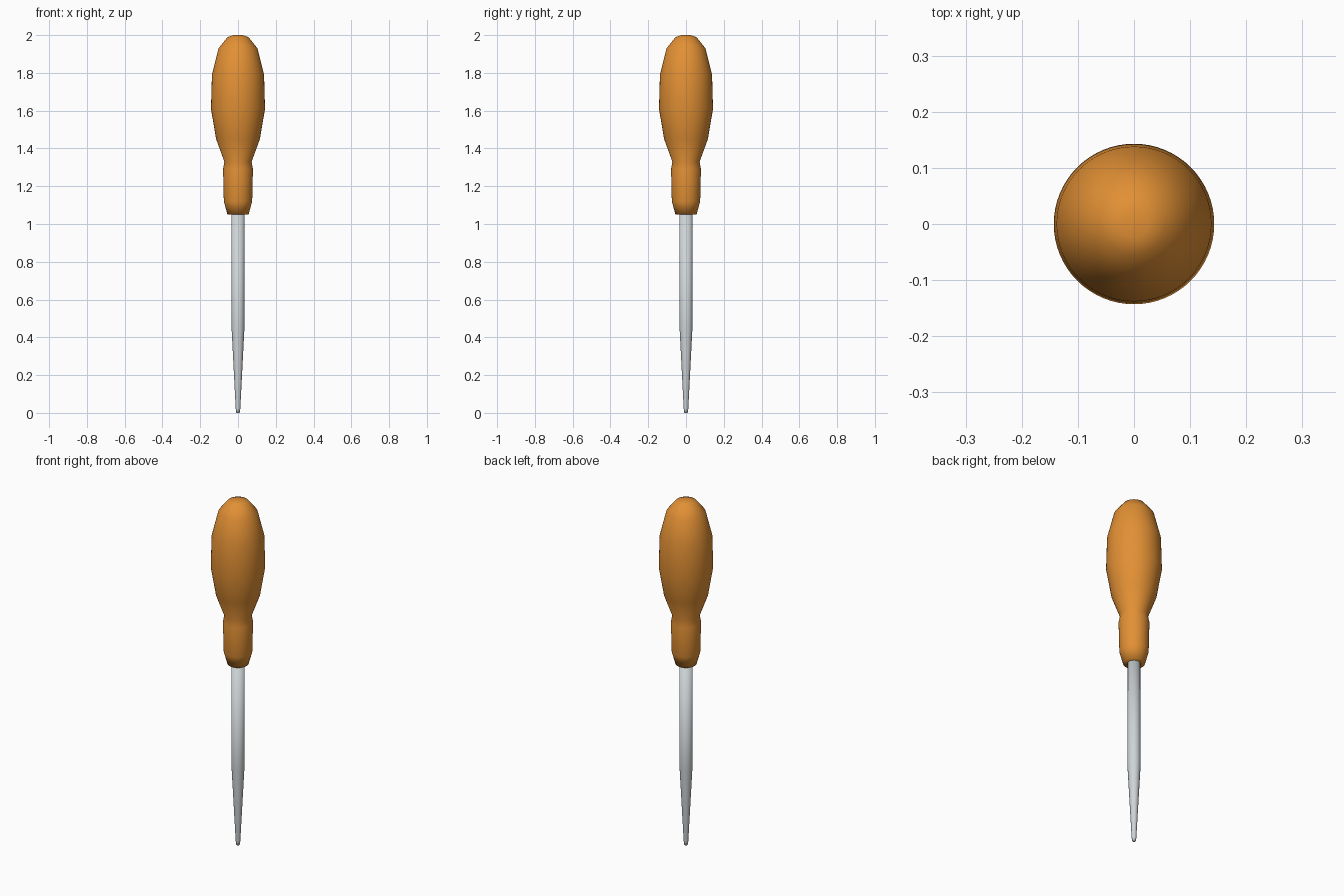
import bpy
import math

cube = bpy.data.objects.get("Cube")
if cube:
    bpy.data.objects.remove(cube, do_unlink=True)


def material(name, color, metallic=0.0):
    mat = bpy.data.materials.new(name)
    mat.use_nodes = True
    mat.diffuse_color = (*color, 1)
    bsdf = mat.node_tree.nodes["Principled BSDF"]
    bsdf.inputs["Base Color"].default_value = (*color, 1)
    bsdf.inputs["Metallic"].default_value = metallic
    return mat


def lathe(name, profile, mat, sides):
    """Turn a (radius, height) profile around z; zero radii become poles."""
    verts, rings, faces = [], [], []
    for r, z in profile:
        count = sides if r > 0 else 1
        start = len(verts)
        for i in range(count):
            a = math.tau * i / sides
            verts.append((r * math.cos(a), r * math.sin(a), z))
        rings.append([start + i % count for i in range(sides)])
    for low, high in zip(rings, rings[1:]):
        for i in range(sides):
            j = (i + 1) % sides
            loop = [low[i], low[j], high[j], high[i]]
            faces.append(list(dict.fromkeys(loop)))
    mesh = bpy.data.meshes.new(name)
    mesh.from_pydata(verts, [], faces)
    mesh.materials.append(mat)
    mesh.shade_smooth()
    obj = bpy.data.objects.new(name, mesh)
    bpy.context.collection.objects.link(obj)
    return obj


orange = material("warm orange", (0.76, 0.28, 0.035))
steel = material("light steel grey", (0.62, 0.66, 0.68))

# Bulbous grip with a narrow neck and a short collar
handle_profile = [
    (0, 1.05), (0.056, 1.05), (0.075, 1.12), (0.079, 1.29), (0.072, 1.33),
    (0.116, 1.45), (0.143, 1.61), (0.138, 1.79), (0.103, 1.93),
    (0.055, 1.99), (0.025, 2.0), (0, 2.0),
]
lathe("handle", handle_profile, orange, 64)

# Straight shaft tapering to a small blunt tip
shaft_profile = [(0, 0), (0.009, 0.0), (0.012, 0.02), (0.034, 0.45), (0.034, 1.08), (0, 1.08)]
lathe("shaft", shaft_profile, steel, 32)
